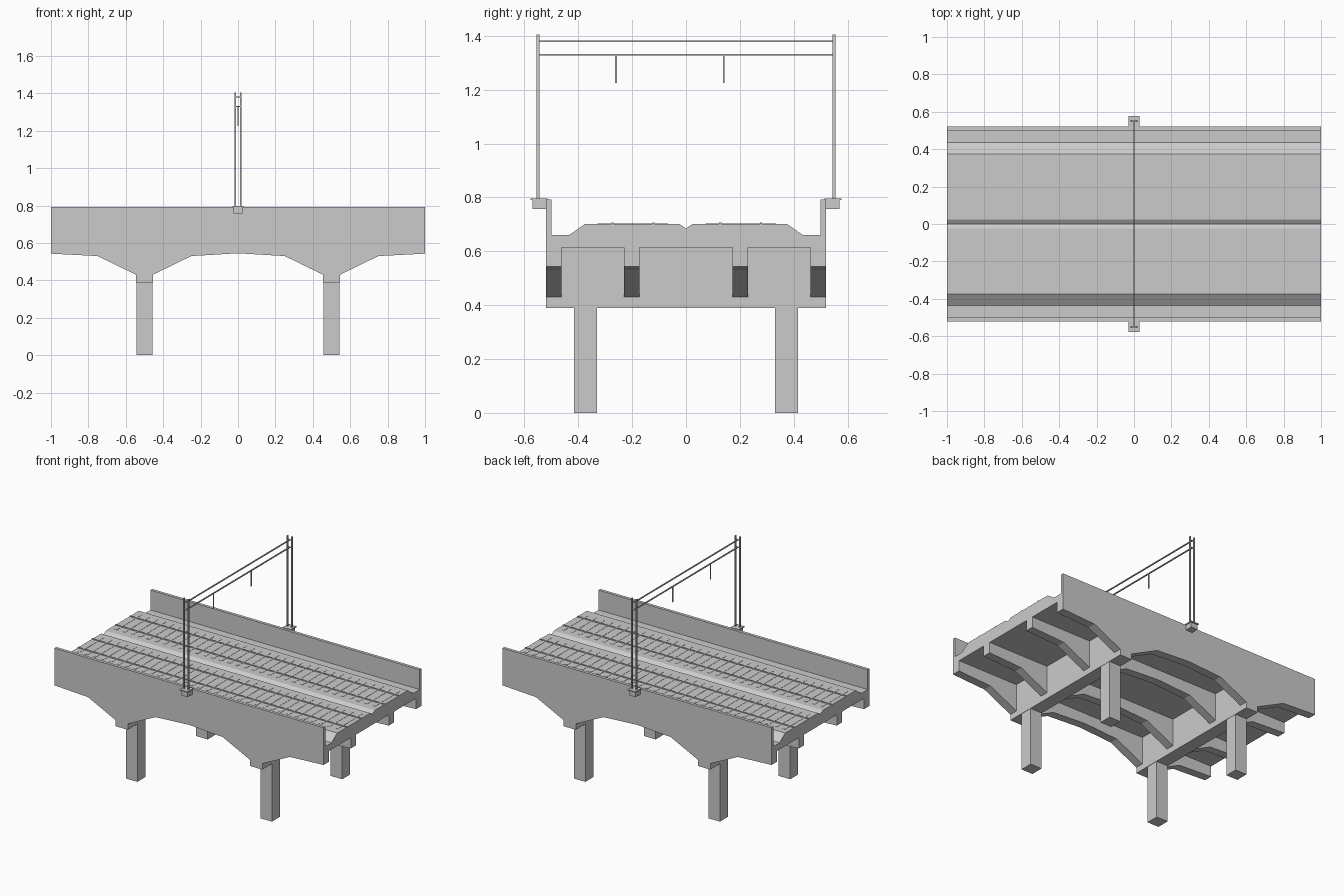
import bpy
import bmesh
from mathutils import Matrix, Vector

cube = bpy.data.objects.get("Cube")
if cube:
    bpy.data.objects.remove(cube, do_unlink=True)

grey = bpy.data.materials.new("concrete_grey")
grey.use_nodes = True
colour = (0.6, 0.6, 0.6, 1)
grey.diffuse_color = colour
grey.node_tree.nodes["Principled BSDF"].inputs["Base Color"].default_value = colour


def finish(name, bm):
    bmesh.ops.recalc_face_normals(bm, faces=bm.faces)
    mesh = bpy.data.meshes.new(name)
    bm.to_mesh(mesh)
    bm.free()
    mesh.materials.append(grey)
    obj = bpy.data.objects.new(name, mesh)
    bpy.context.collection.objects.link(obj)
    return obj


def boxes(name, spans):
    """One object from boxes given as (x0, x1, y0, y1, z0, z1)."""
    bm = bmesh.new()
    for x0, x1, y0, y1, z0, z1 in spans:
        centre = Vector((x0 + x1, y0 + y1, z0 + z1)) / 2
        size = Matrix.Diagonal((x1 - x0, y1 - y0, z1 - z0, 1))
        bmesh.ops.create_cube(bm, size=1, matrix=Matrix.Translation(centre) @ size)
    return finish(name, bm)


def prism(name, points, offset):
    """Extrude a closed outline along an offset."""
    bm = bmesh.new()
    face = bm.faces.new([bm.verts.new(p) for p in points])
    result = bmesh.ops.extrude_face_region(bm, geom=[face], use_keep_orig=True)
    verts = [g for g in result["geom"] if isinstance(g, bmesh.types.BMVert)]
    bmesh.ops.translate(bm, verts=verts, vec=offset)
    return finish(name, bm)


def mirrored(half):
    return half + [(-a, b) for a, b in reversed(half) if a != 0]


EDGE = 0.52
DECK = 0.702
SIDES = (-1, 1)

# Deck with parapets, side gutters and a central drain
section = mirrored([(-EDGE, 0.615), (-EDGE, 0.793), (-0.5, 0.793), (-0.5, 0.66),
                    (-0.435, 0.66), (-0.375, DECK), (-0.025, DECK), (0, 0.685)])
prism("deck", [(-1, y, z) for y, z in section], (2, 0, 0))

# Haunched longitudinal girders
underside = mirrored([(-1, 0.615), (-1, 0.543), (-0.75, 0.53), (-0.545, 0.43),
                      (-0.455, 0.43), (-0.25, 0.53), (0, 0.545)])
for i, y in enumerate((-EDGE, -0.23, 0.173, EDGE - 0.057)):
    prism(f"girder_{i + 1}", [(x, y, z) for x, z in underside], (0, 0.057, 0))

# Pier crossheads and columns
for end, x in (("right", -0.5), ("left", 0.5)):
    boxes(f"{end}_crosshead", [(x - 0.045, x + 0.045, -EDGE, EDGE, 0.39, 0.43),
                               (x - 0.045, x + 0.045, -0.5, 0.5, 0.43, 0.62)])
    for side, y in (("front", -0.373), ("back", 0.373)):
        boxes(f"{end}_{side}_column",
              [(x - 0.043, x + 0.043, y - 0.043, y + 0.043, 0, 0.39)])

# Two tracks with sleepers nearly flush with the deck
for name, y in (("front", -0.197), ("back", 0.203)):
    pitch = 0.06
    boxes(f"{name}_sleepers",
          [(i * pitch - 0.01, i * pitch + 0.01, y - 0.131, y + 0.131, 0.69, 0.7035)
           for i in range(-16, 17)])
    boxes(f"{name}_rails",
          [(-1, 1, y + s * 0.076 - 0.004, y + s * 0.076 + 0.004, 0.69, 0.707)
           for s in SIDES])

# Overhead gantry: brackets, paired posts, cross beams and hangers
for name, s in (("front", -1), ("back", 1)):
    y0, y1 = sorted((s * 0.515, s * 0.57))
    c0, c1 = sorted((s * 0.515, s * 0.577))
    boxes(f"{name}_bracket", [(-0.025, 0.025, y0, y1, 0.757, 0.79),
                              (-0.03, 0.03, c0, c1, 0.79, 0.797)])
    y = s * 0.55
    boxes(f"{name}_posts", [(x - 0.004, x + 0.004, y - 0.005, y + 0.005, 0.79, 1.405)
                            for x in (-0.016, 0.016)])
    boxes(f"{name}_post_ties", [(-0.016, 0.016, y - 0.003, y + 0.003, z - 0.003, z + 0.003)
                                for z in (1.33, 1.38)])
boxes("gantry_beams", [(-0.004, 0.004, -0.55, 0.55, z - 0.003, z + 0.003)
                       for z in (1.33, 1.38)])
boxes("hangers", [(-0.003, 0.003, y - 0.003, y + 0.003, 1.225, 1.33)
                  for y in (-0.26, 0.14)])
